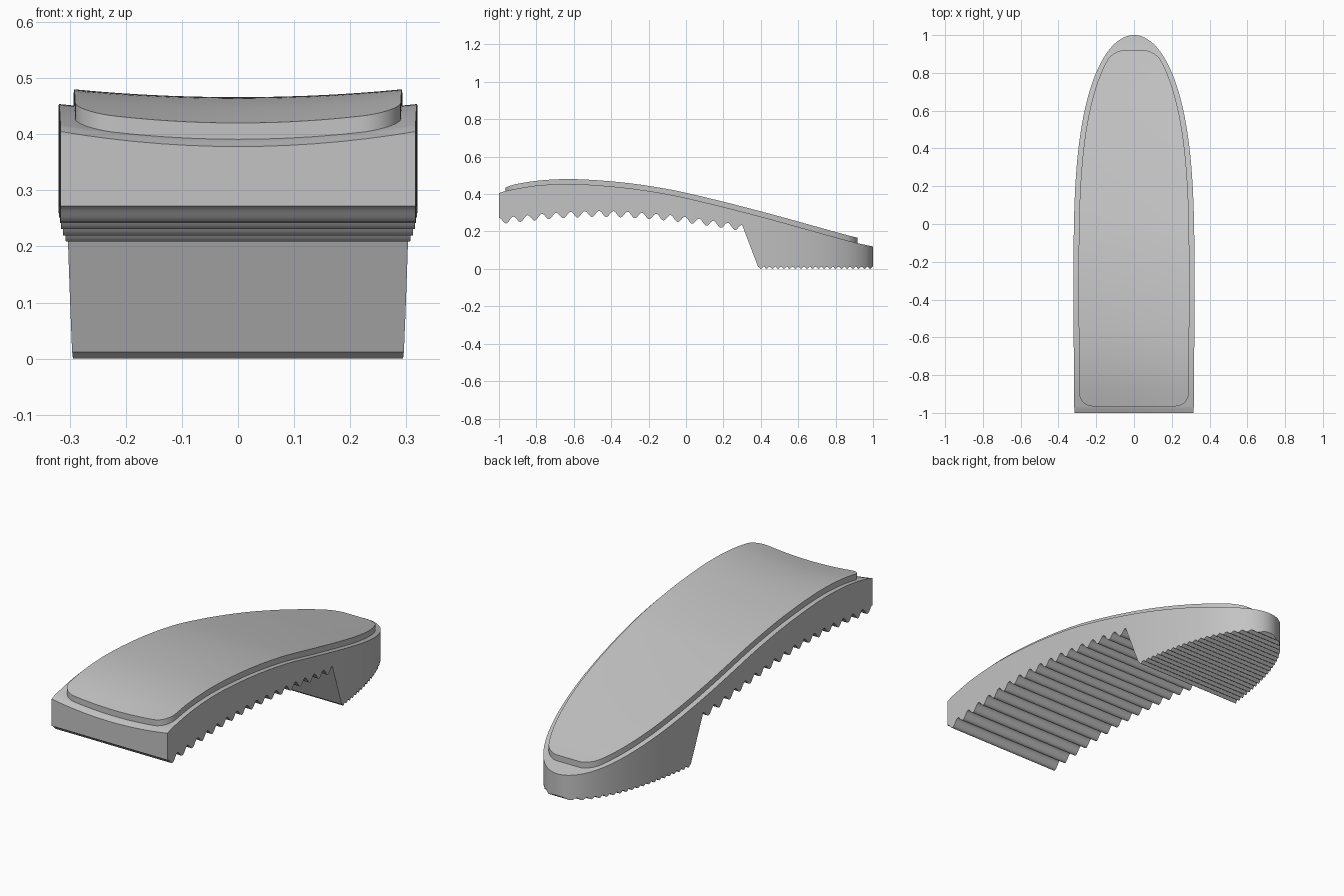
import bpy, bmesh, math

if "Cube" in bpy.data.objects:
    bpy.data.objects.remove(bpy.data.objects["Cube"])

grey = bpy.data.materials.new("plain grey")
grey.diffuse_color = (0.55, 0.55, 0.55, 1)
grey.use_nodes = True
grey.node_tree.nodes["Principled BSDF"].inputs["Base Color"].default_value = grey.diffuse_color


def curve(keys):
    """Smooth function through (y, value) points."""
    def slope(i):
        a, b = keys[max(i - 1, 0)], keys[min(i + 1, len(keys) - 1)]
        return (b[1] - a[1]) / (b[0] - a[0])

    def f(y):
        i = 0
        while i < len(keys) - 2 and y > keys[i + 1][0]:
            i += 1
        (y0, v0), (y1, v1) = keys[i], keys[i + 1]
        h = y1 - y0
        t = min(max((y - y0) / h, 0), 1)
        return ((2*t**3 - 3*t*t + 1) * v0 + (t**3 - 2*t*t + t) * h * slope(i)
                + (3*t*t - 2*t**3) * v1 + (t**3 - t*t) * h * slope(i + 1))
    return f


# Shared dished top surface
ridge = curve([(-1, .378), (-.965, .391), (-.8, .424), (-.62, .437), (-.4, .428),
               (-.2, .406), (0, .371), (.4, .275), (.8, .168), (.91, .139), (1, .12)])
dish = curve([(-1, .267), (-.6, .16), (0, .08), (.4, .05), (1, 0)])
arch = curve([(-1, .24), (-.7, .268), (-.45, .278), (-.2, .266), (0, .246), (.3, .203)])


def top(x, y):
    return ridge(y) + dish(y) * x * x


# Underside: ribbed arch, sloped step, finely toothed pad
ARCH_END, HEEL, RIBS, TEETH = .3, .385, 17, 20


def under(x, y):
    if y <= ARCH_END:
        phase = (y + 1) / (ARCH_END + 1) * RIBS
        return arch(y) + .016 * (1 + math.cos(2 * math.pi * phase))
    if y <= HEEL:
        t = (y - ARCH_END) / (HEEL - ARCH_END)
        return (1 - t) * (arch(ARCH_END) + .032) * 1 + t * .012
    phase = (y - HEEL) / (1 - HEEL) * TEETH
    return .006 * (1 + math.cos(2 * math.pi * phase))


# Plan outlines
def body_width(y):
    if y < -.3:
        return .32 - .004 * ((-.3 - y) / .7) ** 2
    u = min((y + .3) / 1.3, 1)
    return max(.32 * math.sqrt(1 - u ** 3), .003)


def pad_width(y):
    w = body_width(y) - .027
    for start, end, r in ((-.895, -.965, .07), (.865, .918, .045)):
        t = (y - start) / (end - start)
        if t > 0:
            w -= r * (1 - math.sqrt(max(1 - t * t, 0)))
    return w


def loft(name, ys, width, upper, lower, nx=14):
    """Solid made of cross-sections along y."""
    bm = bmesh.new()
    rows = []
    for y in ys:
        w = width(y)
        xs = [w * (2 * i / nx - 1) for i in range(nx + 1)]
        rows.append([bm.verts.new((x, y, lower(x, y))) for x in xs]
                    + [bm.verts.new((x, y, upper(x, y))) for x in reversed(xs)])
    n = len(rows[0])
    for a, b in zip(rows, rows[1:]):
        for i in range(n):
            j = (i + 1) % n
            bm.faces.new((a[i], a[j], b[j], b[i]))
    bm.faces.new(rows[0])
    bm.faces.new(rows[-1])
    bmesh.ops.recalc_face_normals(bm, faces=bm.faces)
    me = bpy.data.meshes.new(name)
    bm.to_mesh(me)
    bm.free()
    me.materials.append(grey)
    ob = bpy.data.objects.new(name, me)
    bpy.context.collection.objects.link(ob)
    bpy.ops.object.select_all(action='DESELECT')
    ob.select_set(True)
    bpy.context.view_layer.objects.active = ob
    bpy.ops.object.shade_smooth_by_angle(angle=math.radians(35))
    return ob


def span(a, b, n):
    return [a + (b - a) * i / n for i in range(n)]


# Ribbed body
body_ys = (span(-1, ARCH_END, RIBS * 16) + span(ARCH_END, HEEL, 4)
           + span(HEEL, 1, TEETH * 6) + [.997, .9985, .9995, 1])
loft("ribbed_body", body_ys, body_width, top, under)

# Raised top pad, with dense sections at its rounded corners
front = [-.895 - .07 * math.sin(math.pi / 2 * (1 - i / 12)) for i in range(12)]
back = [.865 + .053 * math.sin(math.pi / 2 * i / 12) for i in range(13)]
loft("top_pad", front + span(-.895, .865, 80) + back, pad_width,
     lambda x, y: top(x, y) + .029, lambda x, y: top(x, y) - .02)
